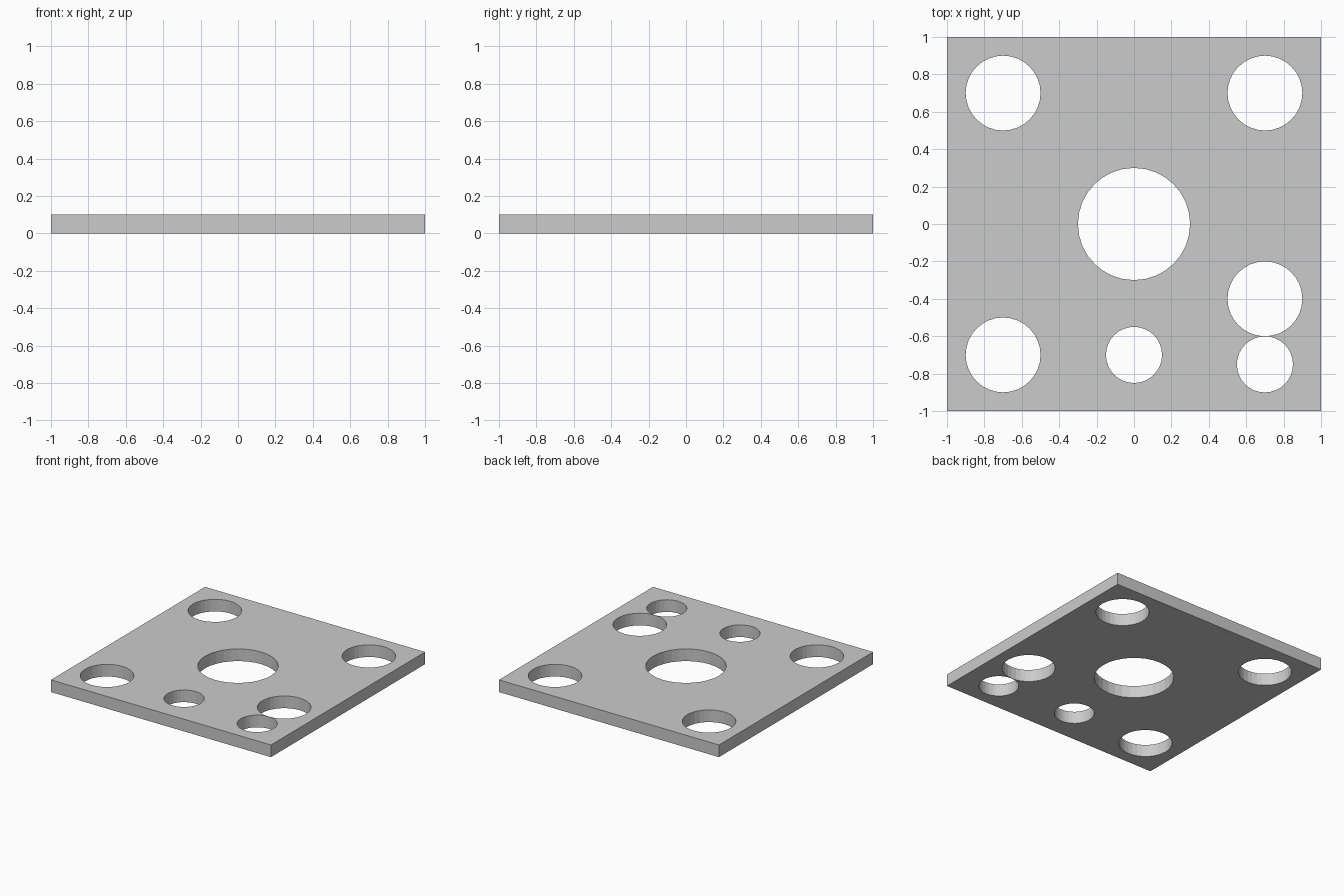
import bpy, bmesh
from mathutils import Matrix

if "Cube" in bpy.data.objects:
    bpy.data.objects.remove(bpy.data.objects["Cube"])

THICK = 0.1
SIDES = 32
# x, y, radius of each through hole (last one stays a hair clear of its neighbour)
HOLES = [(0, 0, 0.3), (-0.7, 0.7, 0.2), (0.7, 0.7, 0.2), (-0.7, -0.7, 0.2),
         (0.7, -0.4, 0.2), (0, -0.7, 0.15), (0.7, -0.7505, 0.15)]


def add_object(name, bm):
    mesh = bpy.data.meshes.new(name)
    bm.to_mesh(mesh)
    bm.free()
    obj = bpy.data.objects.new(name, mesh)
    bpy.context.collection.objects.link(obj)
    return obj


# square plate
bm = bmesh.new()
bmesh.ops.create_cube(bm, size=1, matrix=Matrix.Translation((0, 0, THICK / 2))
                      @ Matrix.Diagonal((2, 2, THICK, 1)))
plate = add_object("perforated_plate", bm)

# one cutter holding all the hole cylinders
bm = bmesh.new()
for x, y, r in HOLES:
    bmesh.ops.create_cone(bm, cap_ends=True, segments=SIDES, radius1=r, radius2=r,
                          depth=THICK * 3, matrix=Matrix.Translation((x, y, THICK / 2)))
cutter = add_object("hole_cutter", bm)
cutter.hide_render = True

# punch the holes
mod = plate.modifiers.new("holes", 'BOOLEAN')
mod.operation = 'DIFFERENCE'
mod.solver = 'EXACT'
mod.object = cutter
bpy.context.view_layer.objects.active = plate
bpy.ops.object.modifier_apply(modifier=mod.name)
bpy.data.objects.remove(cutter)
